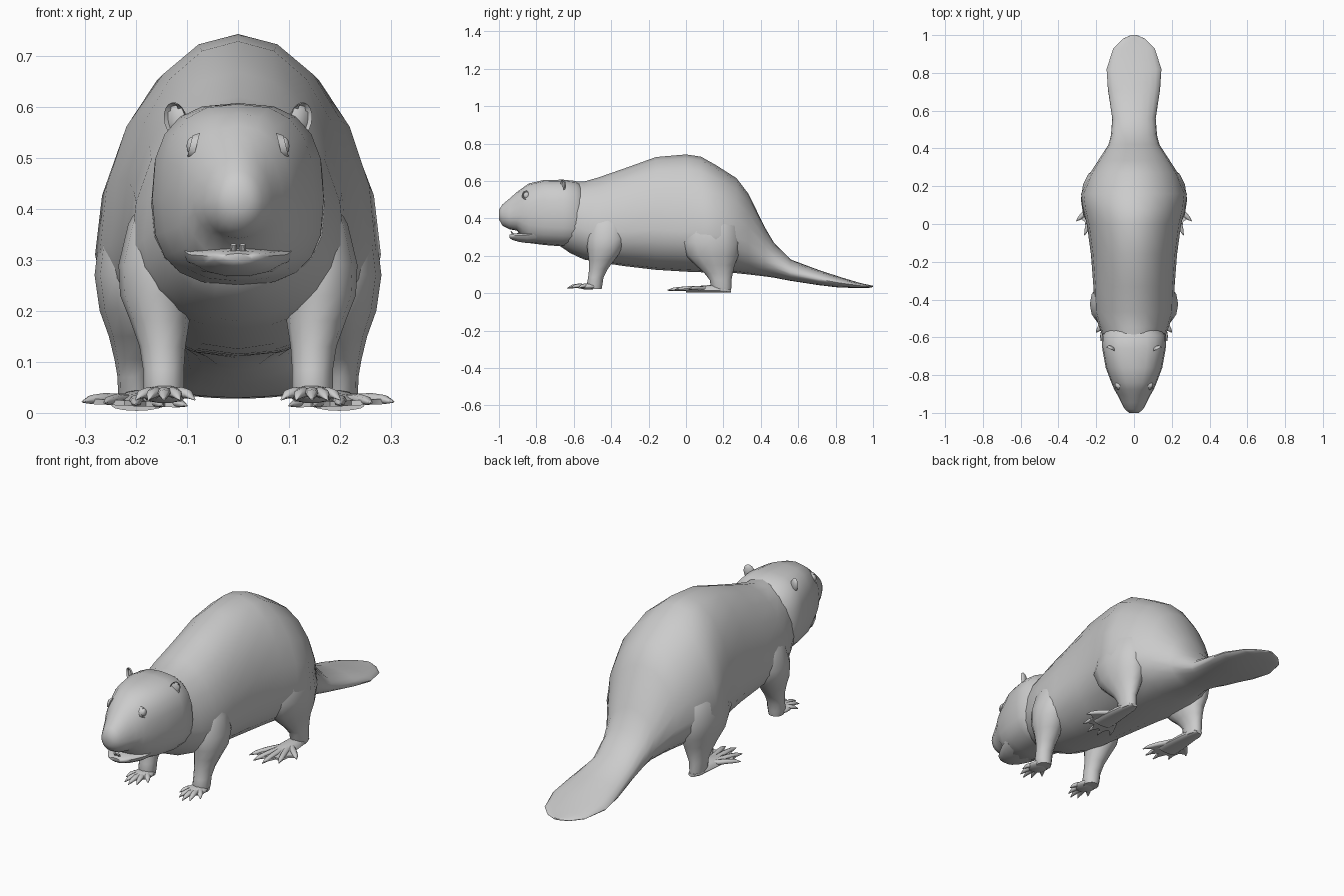
import bpy, bmesh, math
from mathutils import Vector, Matrix

fur = bpy.data.materials.new("grey_fur")
fur.diffuse_color = (0.6, 0.6, 0.6, 1)


def finish(name, bm, angle=60):
    bmesh.ops.recalc_face_normals(bm, faces=bm.faces)
    me = bpy.data.meshes.new(name)
    bm.to_mesh(me)
    bm.free()
    ob = bpy.data.objects.new(name, me)
    bpy.context.collection.objects.link(ob)
    me.materials.append(fur)
    bpy.ops.object.select_all(action='DESELECT')
    ob.select_set(True)
    bpy.context.view_layer.objects.active = ob
    bpy.ops.object.shade_smooth_by_angle(angle=math.radians(angle))
    return ob


def skin(bm, rings):
    """Bridge equal rings of points and cap both ends."""
    vs = [[bm.verts.new(p) for p in r] for r in rings]
    n = len(vs[0])
    for a, b in zip(vs, vs[1:]):
        for i in range(n):
            bm.faces.new((a[i], a[(i + 1) % n], b[(i + 1) % n], b[i]))
    bm.faces.new(vs[0])
    bm.faces.new(vs[-1])


def power(v, n):
    return math.copysign(abs(v) ** (2 / n), v)


def section(y, bottom, top, half, widest, n=2.0, sides=20):
    """Egg-shaped cross-section standing across the body."""
    pts = []
    for i in range(sides):
        a = 2 * math.pi * i / sides
        c, s = power(math.cos(a), n), power(math.sin(a), n)
        pts.append((half * c, y, widest + s * ((top - widest) if s > 0 else (widest - bottom))))
    return pts


def level_ring(x, y, z, rx, ry, sides=12):
    return [(x + rx * math.cos(2 * math.pi * i / sides),
             y + ry * math.sin(2 * math.pi * i / sides), z) for i in range(sides)]


def tube(bm, pts, radii, flat=0.8, sides=8):
    rings = []
    d = (Vector(pts[-1]) - Vector(pts[0])).normalized()
    side = d.cross(Vector((0, 0, 1))).normalized()
    up = side.cross(d)
    for p, r in zip(pts, radii):
        rings.append([Vector(p) + side * r * math.cos(2 * math.pi * i / sides)
                      + up * r * flat * math.sin(2 * math.pi * i / sides) for i in range(sides)])
    skin(bm, rings)


def ellipsoid(bm, loc, size, rot=(0, 0, 0), u=14, v=10):
    m = Matrix.Translation(loc)
    for ang, ax in zip(rot, 'XYZ'):
        m = m @ Matrix.Rotation(ang, 4, ax)
    bmesh.ops.create_uvsphere(bm, u_segments=u, v_segments=v, radius=1,
                              matrix=m @ Matrix.Diagonal((*size, 1)))


# body running into the flat tail: y, bottom, top, half width, height of widest point
bm = bmesh.new()
skin(bm, [section(*s) for s in [
    (-0.70, 0.27, 0.58, 0.12, 0.40), (-0.62, 0.215, 0.598, 0.155, 0.37),
    (-0.545, 0.18, 0.597, 0.185, 0.34), (-0.465, 0.165, 0.62, 0.21, 0.32),
    (-0.33, 0.145, 0.667, 0.215, 0.33), (-0.16, 0.125, 0.728, 0.228, 0.34),
    (0.0, 0.115, 0.742, 0.25, 0.33), (0.08, 0.112, 0.73, 0.27, 0.32),
    (0.16, 0.11, 0.685, 0.28, 0.31), (0.27, 0.107, 0.615, 0.232, 0.30),
    (0.335, 0.10, 0.53, 0.19, 0.27), (0.42, 0.09, 0.355, 0.135, 0.20),
    (0.47, 0.083, 0.27, 0.122, 0.16), (0.56, 0.066, 0.18, 0.115, 0.11),
    (0.71, 0.043, 0.124, 0.138, 0.075), (0.82, 0.030, 0.088, 0.145, 0.055),
    (0.93, 0.028, 0.055, 0.11, 0.04), (0.98, 0.029, 0.044, 0.06, 0.036),
    (1.0, 0.033, 0.04, 0.015, 0.036)]])
finish("body_and_tail", bm)

# head with blunt muzzle and full cheeks
bm = bmesh.new()
skin(bm, [section(*s) for s in [
    (-1.0, 0.395, 0.445, 0.025, 0.42), (-0.982, 0.362, 0.474, 0.048, 0.415),
    (-0.945, 0.342, 0.505, 0.068, 0.41), (-0.905, 0.335, 0.54, 0.088, 0.415),
    (-0.875, 0.30, 0.562, 0.105, 0.42, 2.2), (-0.84, 0.268, 0.587, 0.12, 0.42, 2.3),
    (-0.76, 0.258, 0.605, 0.15, 0.42, 2.6), (-0.66, 0.25, 0.607, 0.168, 0.42, 2.7),
    (-0.59, 0.25, 0.60, 0.17, 0.41, 2.6), (-0.53, 0.28, 0.56, 0.12, 0.41, 2.3)]])
finish("head", bm)

# lower jaw with a lip, leaving the mouth open
bm = bmesh.new()
skin(bm, [section(*s, sides=14) for s in [
    (-0.945, 0.296, 0.312, 0.03, 0.305), (-0.93, 0.285, 0.318, 0.05, 0.307),
    (-0.895, 0.274, 0.322, 0.072, 0.308), (-0.85, 0.267, 0.325, 0.095, 0.31),
    (-0.80, 0.265, 0.34, 0.11, 0.32)]])
finish("lower_jaw", bm)

# lower front teeth
bm = bmesh.new()
for x in (-0.009, 0.009):
    tube(bm, [(x, -0.915, 0.30), (x, -0.935, 0.33)], [0.009, 0.006], 0.7, 6)
finish("front_teeth", bm, 30)

for s, side in ((1, "left"), (-1, "right")):
    # eye with surrounding lids
    bm = bmesh.new()
    ellipsoid(bm, (s * 0.089, -0.853, 0.523), (0.012, 0.016, 0.018), (0, 0, 0))
    finish(side + "_eye", bm)
    bm = bmesh.new()
    ring = [Vector((s * (0.093 - 0.25 * 0.02 * math.sin(a)), -0.856 + 0.017 * math.cos(a),
                    0.523 + 0.02 * math.sin(a))) for a in [math.pi * i / 7 for i in range(14)]]
    rows = [[p + Vector((dx * s, 0, 0)) + (p - Vector((s * 0.093, -0.856, 0.523))) * k for p in ring]
            for dx, k in ((-0.012, 0.3), (0.001, 0.05), (-0.003, -0.2), (-0.012, -0.25))]
    skin(bm, rows)
    finish(side + "_eyelid", bm)

    # small cupped ear: front centre verts pushed inwards
    bm = bmesh.new()
    ellipsoid(bm, (0, 0, 0), (0.024, 0.014, 0.036))
    for v in bm.verts:
        if v.co.y < -0.006:
            v.co.y += 0.014
    turn = Matrix.Translation((s * 0.122, -0.66, 0.573)) @ Matrix.Rotation(s * 0.45, 4, 'Z') \
        @ Matrix.Rotation(s * 0.25, 4, 'Y')
    bmesh.ops.transform(bm, matrix=turn, verts=bm.verts)
    finish(side + "_ear", bm)

    # foreleg: x, y, z, half width, half depth
    bm = bmesh.new()
    skin(bm, [level_ring(s * x, y, z, rx, ry) for x, y, z, rx, ry in [
        (0.145, -0.487, 0.022, 0.034, 0.036), (0.146, -0.488, 0.05, 0.040, 0.042),
        (0.146, -0.482, 0.085, 0.040, 0.041), (0.148, -0.468, 0.13, 0.045, 0.050),
        (0.153, -0.45, 0.18, 0.058, 0.070), (0.160, -0.435, 0.23, 0.071, 0.092),
        (0.158, -0.425, 0.29, 0.076, 0.108), (0.145, -0.42, 0.37, 0.070, 0.10),
        (0.12, -0.41, 0.46, 0.045, 0.06)]])
    finish(side + "_foreleg", bm)

    # forefoot: palm, five toes and claws
    bm = bmesh.new()
    ellipsoid(bm, (s * 0.144, -0.522, 0.036), (0.046, 0.055, 0.017))
    for x, y in ((0.085, -0.57), (0.114, -0.615), (0.145, -0.636), (0.175, -0.62), (0.2, -0.575)):
        base, tip = Vector((s * 0.144, -0.50, 0.035)), Vector((s * x, y, 0.026))
        mid, claw = base.lerp(tip, 0.55), base.lerp(tip, 0.8)
        mid.z, claw.z = 0.040, 0.037
        tube(bm, [base, mid, claw, tip], [0.014, 0.014, 0.011, 0.002])
    finish(side + "_forefoot", bm)

    # hind leg with thigh
    bm = bmesh.new()
    skin(bm, [level_ring(s * x, y, z, rx, ry) for x, y, z, rx, ry in [
        (0.198, 0.195, 0.008, 0.030, 0.045), (0.2, 0.188, 0.035, 0.035, 0.055),
        (0.2, 0.185, 0.07, 0.036, 0.058), (0.195, 0.175, 0.105, 0.047, 0.075),
        (0.19, 0.155, 0.15, 0.063, 0.105), (0.193, 0.14, 0.20, 0.078, 0.14),
        (0.198, 0.13, 0.27, 0.083, 0.16), (0.19, 0.13, 0.36, 0.08, 0.15),
        (0.16, 0.13, 0.46, 0.06, 0.10)]])
    finish(side + "_hind_leg", bm)

    # hind foot: sole, five long toes and scalloped web
    bm = bmesh.new()
    skin(bm, [section(y, 0.004, t, w, 0.014, sides=12) for y, t, w in
              [(0.24, 0.02, 0.018), (0.21, 0.032, 0.032), (0.14, 0.045, 0.04),
               (0.06, 0.038, 0.048), (0.0, 0.026, 0.05)]])
    bmesh.ops.translate(bm, verts=bm.verts, vec=(s * 0.198, 0, 0))
    tips = [Vector((s * x, y, 0.014 + 0.05 * max(0, x - 0.15))) for x, y in
            ((0.1, -0.055), (0.148, -0.092), (0.2, -0.1), (0.262, -0.06), (0.305, 0.015))]
    heel = Vector((s * 0.198, 0.12, 0.024))
    for tip in tips:
        mid, claw = heel.lerp(tip, 0.6), heel.lerp(tip, 0.84)
        mid.z += 0.005
        claw.z += 0.004
        tube(bm, [heel, mid, claw, tip], [0.016, 0.014, 0.011, 0.002])
    edge = []
    for a, b in zip(tips, tips[1:]):
        edge += [heel.lerp(a, 0.86), heel.lerp((a + b) / 2, 0.74)]
    edge.append(heel.lerp(tips[-1], 0.86))
    for dz in (-0.005, 0.005):
        off = Vector((0, 0, dz))
        c = bm.verts.new(heel + off)
        row = [bm.verts.new(p + off) for p in edge]
        for a, b in zip(row, row[1:]):
            bm.faces.new((c, a, b))
        if dz < 0:
            low = row
    for i in range(len(row) - 1):
        bm.faces.new((low[i], low[i + 1], row[i + 1], row[i]))
    finish(side + "_hind_foot", bm)
